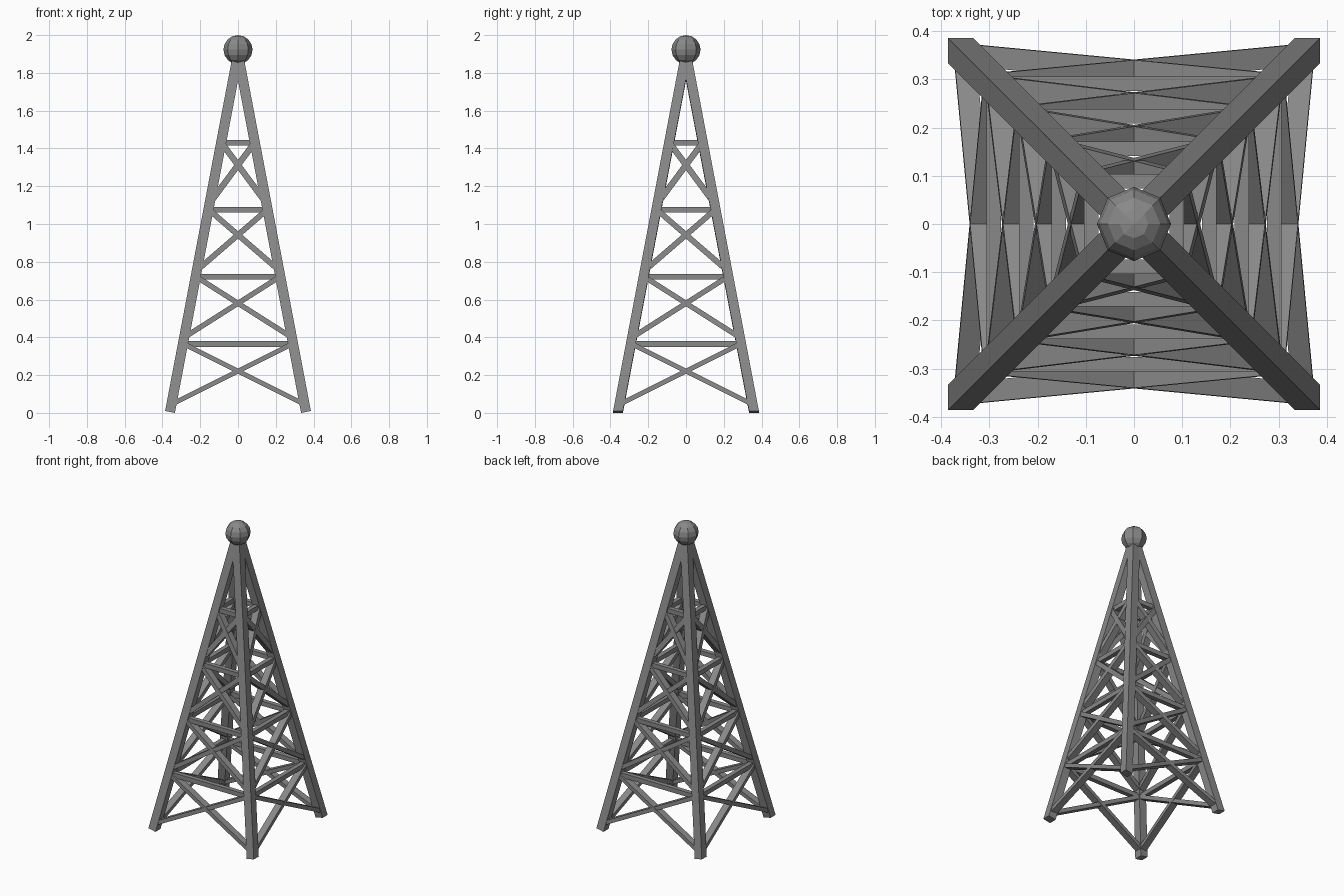
import bpy, bmesh
from mathutils import Vector, Matrix

if "Cube" in bpy.data.objects:
    bpy.data.objects.remove(bpy.data.objects["Cube"])

BASE, APEX = 0.36, 1.9

steel = bpy.data.materials.new("dark_steel")
steel.diffuse_color = (0.25, 0.25, 0.25, 1)
steel.use_nodes = True
steel.node_tree.nodes["Principled BSDF"].inputs["Base Color"].default_value = steel.diffuse_color


def leg_x(z):
    # distance of the leg centreline from the tower axis at height z
    return BASE * (1 - z / APEX)


def beam(bm, a, b, u, v):
    # four-sided bar from a to b with half-section vectors u and v
    rings = [[bm.verts.new(p + u * i + v * j)
              for i, j in ((-1, -1), (1, -1), (1, 1), (-1, 1))]
             for p in (Vector(a), Vector(b))]
    lo, hi = rings
    bm.faces.new(lo[::-1])
    bm.faces.new(hi)
    for k in range(4):
        n = (k + 1) % 4
        bm.faces.new((lo[k], lo[n], hi[n], hi[k]))


def finish(bm, name):
    bmesh.ops.recalc_face_normals(bm, faces=bm.faces)
    me = bpy.data.meshes.new(name)
    bm.to_mesh(me)
    bm.free()
    me.materials.append(steel)
    ob = bpy.data.objects.new(name, me)
    bpy.context.collection.objects.link(ob)
    return ob


# Four legs leaning in to the apex
for sx in (-1, 1):
    for sy in (-1, 1):
        bm = bmesh.new()
        beam(bm, (sx * BASE, sy * BASE, 0.005), (0, 0, APEX),
             Vector((0.026, 0, 0.005 * sx)), Vector((0, 0.026, 0)))
        finish(bm, "leg_%s_%s" % ("left" if sx < 0 else "right",
                                  "front" if sy < 0 else "back"))

# Bracing on each side: a crossed pair and a horizontal bar per level
for side, name in enumerate(("front", "right", "back", "left")):
    turn = Matrix.Rotation(side * 1.5707963, 3, 'Z')
    crosses, bars = bmesh.new(), bmesh.new()
    for level in range(4):
        z0, z1 = 0.045 + 0.355 * level, 0.367 + 0.355 * level
        x0, x1 = leg_x(z0), leg_x(z1)
        for s in (-1, 1):
            a, b = Vector((s * x0, -x0, z0)), Vector((-s * x1, -x1, z1))
            d = b - a
            width = 0.0125 + 0.0012 * level
            across = Vector((-d.z, 0, d.x)).normalized() * width
            beam(crosses, a, b, across, Vector((0, 0.0225, 0)))
        zh = 0.365 + 0.355 * level
        xh = leg_x(zh)
        beam(bars, (-xh, -xh, zh), (xh, -xh, zh),
             Vector((0, 0.015, 0)), Vector((0, 0, 0.015)))
    for bm, part in ((crosses, "cross_braces"), (bars, "horizontal_bars")):
        bmesh.ops.rotate(bm, verts=bm.verts, cent=(0, 0, 0), matrix=turn)
        finish(bm, name + "_" + part)

# Faceted ball on top
bm = bmesh.new()
bmesh.ops.create_uvsphere(bm, u_segments=8, v_segments=8, radius=0.077,
                          matrix=Matrix.Translation((0, 0, 1.923)))
finish(bm, "top_ball")
